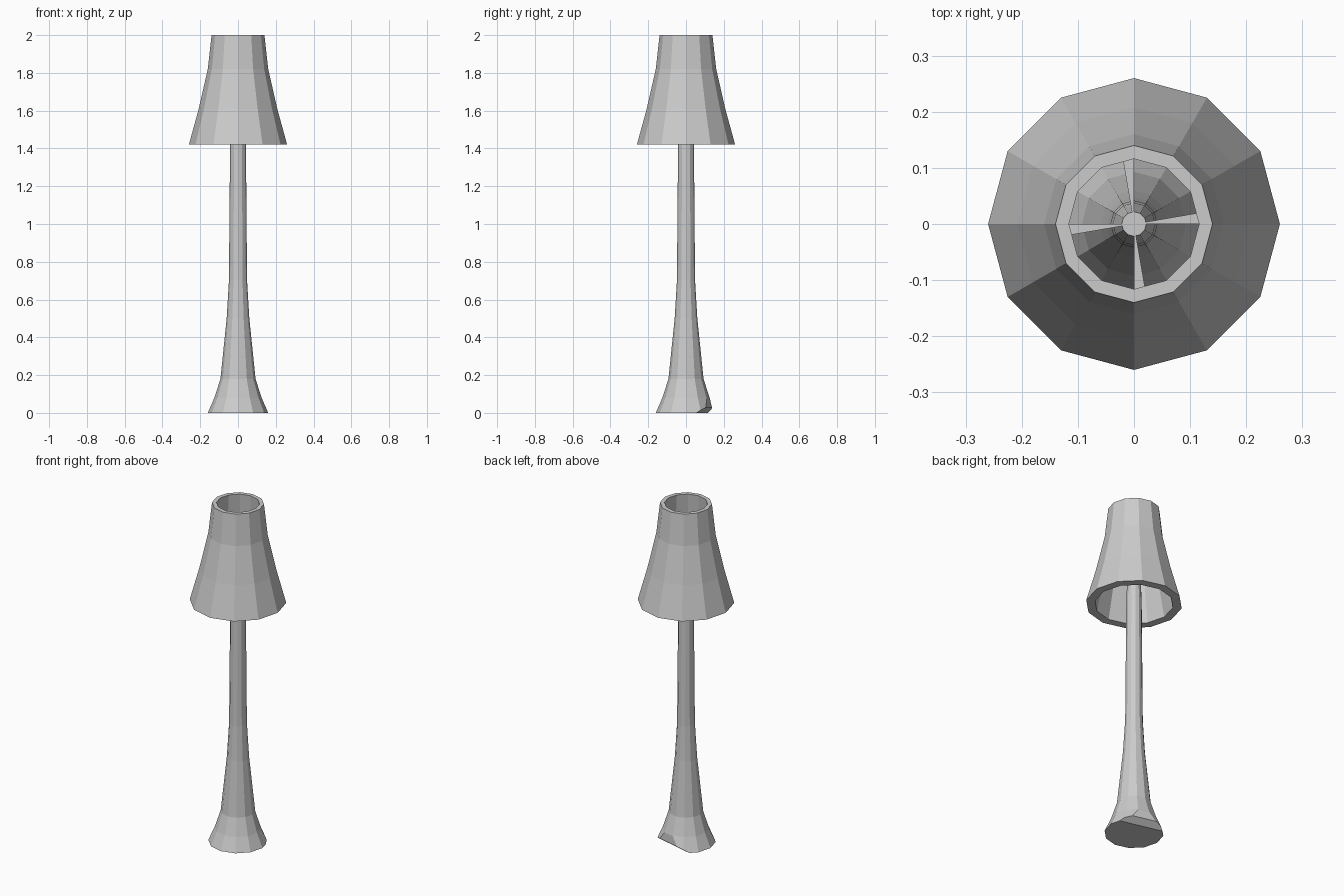
import bpy, bmesh, math
from mathutils import Vector

if "Cube" in bpy.data.objects:
    bpy.data.objects.remove(bpy.data.objects["Cube"])

SIDES = 12


def finish(name, bm):
    bmesh.ops.recalc_face_normals(bm, faces=bm.faces)
    mesh = bpy.data.meshes.new(name)
    bm.to_mesh(mesh)
    bm.free()
    obj = bpy.data.objects.new(name, mesh)
    bpy.context.collection.objects.link(obj)
    return obj


def lathe(profile, closed=False):
    """Spin an (r, z) profile; an open profile gets end caps."""
    bm = bmesh.new()
    rings = [[bm.verts.new((r * math.cos(i * math.tau / SIDES),
                            r * math.sin(i * math.tau / SIDES), z))
              for i in range(SIDES)] for r, z in profile]
    pairs = list(zip(rings, rings[1:]))
    if closed:
        pairs.append((rings[-1], rings[0]))
    else:
        bm.faces.new(rings[0])
        bm.faces.new(rings[-1])
    for a, b in pairs:
        for i in range(SIDES):
            j = (i + 1) % SIDES
            bm.faces.new((a[i], a[j], b[j], b[i]))
    return bm


def chop(bm, point, normal):
    """Cut away everything beyond a plane and cap the cut."""
    geom = bm.verts[:] + bm.edges[:] + bm.faces[:]
    cut = bmesh.ops.bisect_plane(bm, geom=geom, plane_co=point,
                                 plane_no=normal, clear_outer=True)
    edges = [e for e in cut["geom_cut"] if isinstance(e, bmesh.types.BMEdge)]
    bmesh.ops.contextual_create(bm, geom=edges)


# Flared stand with a chip broken off the back of its foot
stand = lathe([(0.16, 0), (0.125, 0.08), (0.093, 0.18), (0.06, 0.5),
               (0.048, 0.7), (0.042, 1.42), (0.038, 1.55), (0.022, 1.8)])
a = math.radians(76)
out = Vector((math.cos(a), math.sin(a), 0))
chop(stand, out * 0.126, out + Vector((0, 0, 0.05)))
chop(stand, out * 0.088, out * 0.6 - Vector((0, 0, 0.8)))
finish("stand", stand)

# Thick hollow shade
finish("shade", lathe([(0.26, 1.42), (0.208, 1.61), (0.16, 1.82), (0.14, 2.0),
                       (0.116, 2.0), (0.132, 1.82), (0.172, 1.61), (0.212, 1.42)],
                      closed=True))

# Four tapered spokes holding the shade
for k in range(4):
    bm = bmesh.new()
    base = bm.faces.new([bm.verts.new(p) for p in
                         ((0, 0, 1.775), (0.145, 0, 1.775), (0.145, 0.025, 1.775))])
    ext = bmesh.ops.extrude_face_region(bm, geom=[base])
    top = [v for v in ext["geom"] if isinstance(v, bmesh.types.BMVert)]
    bmesh.ops.translate(bm, verts=top, vec=(0, 0, 0.025))
    spoke = finish(f"spoke_{k + 1}", bm)
    spoke.rotation_euler.z = k * math.pi / 2
